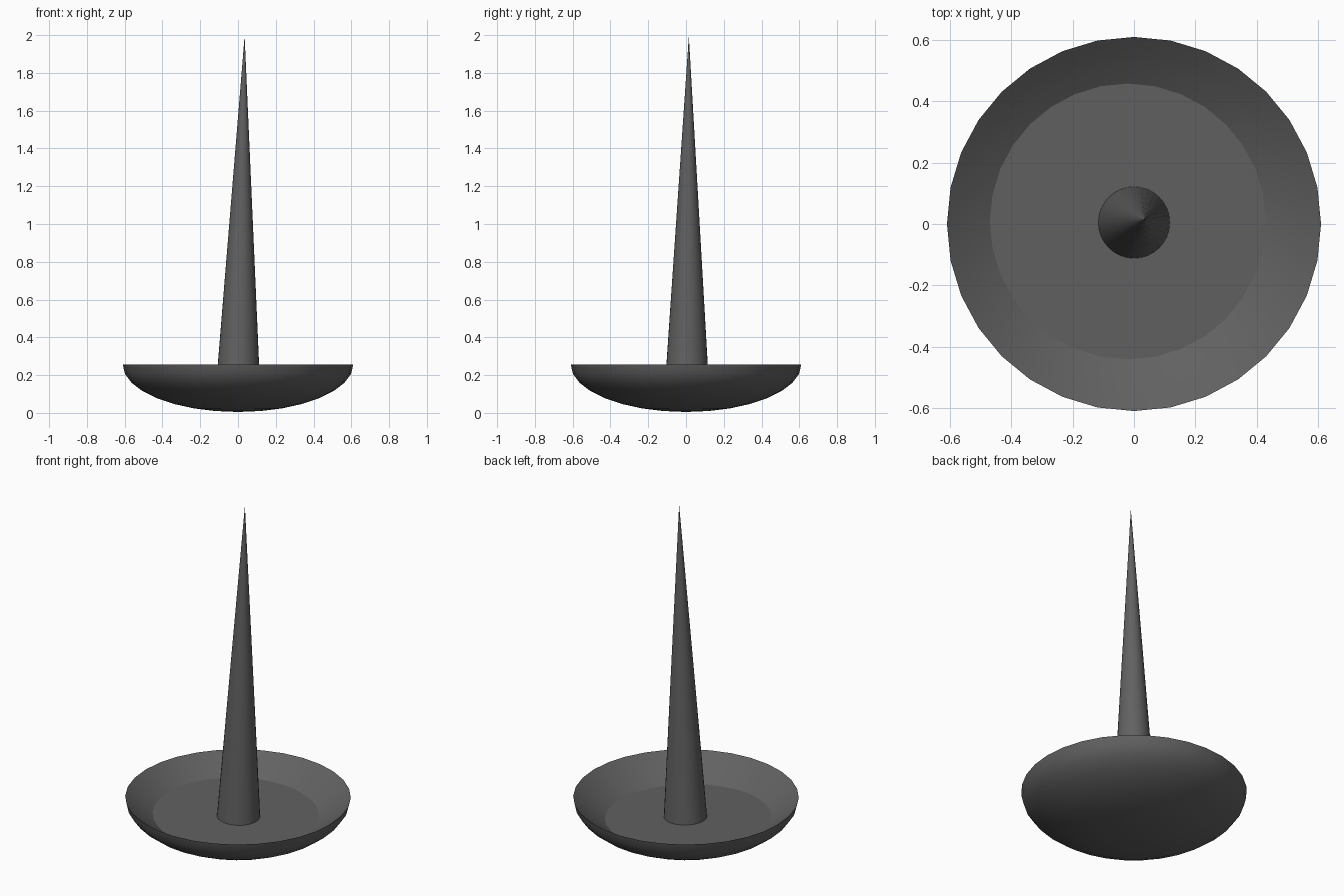
import bpy, bmesh
from math import cos, sin, pi, sqrt, radians

if "Cube" in bpy.data.objects:
    bpy.data.objects.remove(bpy.data.objects["Cube"])

R, H, Z0, SIDES = 0.61, 0.25, 0.005, 32

mat = bpy.data.materials.new("dark_grey")
mat.diffuse_color = (0.12, 0.12, 0.12, 1)
mat.use_nodes = True
mat.node_tree.nodes["Principled BSDF"].inputs["Base Color"].default_value = mat.diffuse_color


def inner_z(r):
    return Z0 + H * (r / R) ** 2


def loft(name, rings, start, end, angle):
    """Skin a list of rings and close both ends with a point."""
    bm = bmesh.new()
    loops = [[bm.verts.new(p) for p in ring] for ring in rings]
    n = len(loops[0])
    for a, b in zip(loops, loops[1:]):
        for i in range(n):
            j = (i + 1) % n
            bm.faces.new((a[i], a[j], b[j], b[i]))
    for loop, tip in ((loops[0], start), (loops[-1], end)):
        v = bm.verts.new(tip)
        for i in range(n):
            bm.faces.new((loop[i], loop[(i + 1) % n], v))
    bmesh.ops.recalc_face_normals(bm, faces=bm.faces)
    me = bpy.data.meshes.new(name)
    bm.to_mesh(me)
    bm.free()
    me.materials.append(mat)
    ob = bpy.data.objects.new(name, me)
    bpy.context.collection.objects.link(ob)
    bpy.ops.object.select_all(action='DESELECT')
    ob.select_set(True)
    bpy.context.view_layer.objects.active = ob
    bpy.ops.object.shade_smooth_by_angle(angle=radians(angle))
    return ob


def circle(r, z, n, cx=0, cy=0):
    return [(cx + r * cos(2 * pi * i / n), cy + r * sin(2 * pi * i / n), z)
            for i in range(n)]


# Bowl: half-ellipsoid outside, knife-sharp rim, shallow dish inside
rings = []
for k in range(1, 9):
    a = k / 8 * pi / 2
    rings.append(circle(R * sin(a), Z0 + H * (1 - cos(a)), SIDES))

# Inner wall runs down to a slightly tilted, off-centre floor
floor = circle(0.45, 0, SIDES, -0.02, 0.008)
for t in (0.33, 0.67, 1.0):
    ring = []
    for (rx, ry, _), (fx, fy, _) in zip(rings[7], floor):
        x, y = rx + (fx - rx) * t, ry + (fy - ry) * t
        ring.append((x, y, inner_z(sqrt(x * x + y * y))))
    rings.append(ring)
loft("bowl", rings, (0, 0, Z0), (-0.02, 0.008, 0.141), 28)

# Spike: slim cone leaning a touch to the right and back
base, tip = (0.0, 0.005, 0.135), (0.035, 0.015, 1.995)
spike = []
for t in (0, 0.25, 0.5, 0.75, 0.97):
    c = [b + (e - b) * t for b, e in zip(base, tip)]
    spike.append(circle(0.117 * (1 - t), c[2], SIDES, c[0], c[1]))
loft("spike", spike, base, tip, 30)
